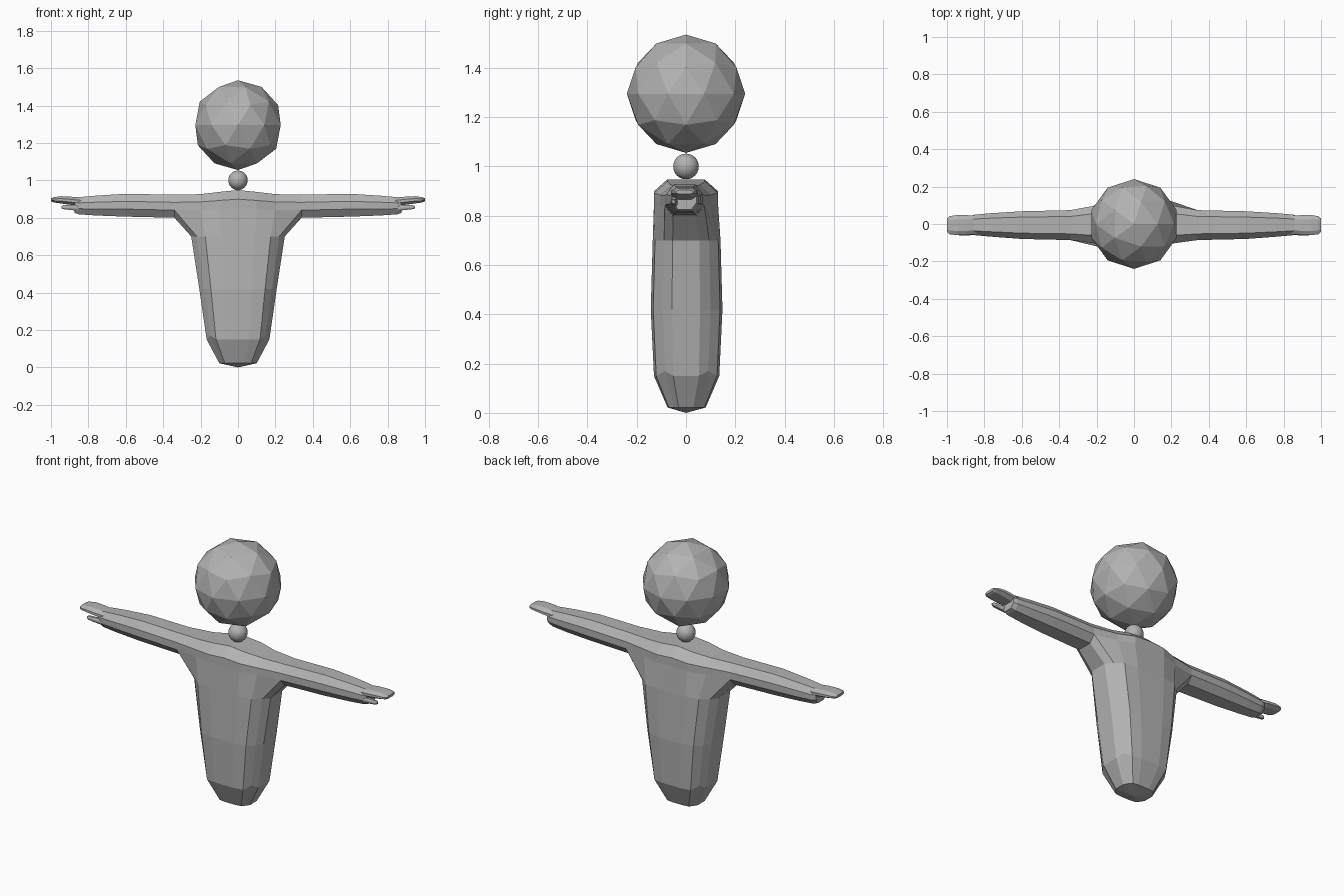
import bpy, bmesh

if "Cube" in bpy.data.objects:
    bpy.data.objects.remove(bpy.data.objects["Cube"])

grey = bpy.data.materials.new("plain grey")
grey.diffuse_color = (0.45, 0.45, 0.45, 1)
grey.use_nodes = True
grey.node_tree.nodes["Principled BSDF"].inputs["Base Color"].default_value = grey.diffuse_color


def finish(name, bm):
    bmesh.ops.recalc_face_normals(bm, faces=bm.faces[:])
    me = bpy.data.meshes.new(name)
    bm.to_mesh(me)
    bm.free()
    ob = bpy.data.objects.new(name, me)
    bpy.context.collection.objects.link(ob)
    me.materials.append(grey)
    return ob


def section(bm, x, yf, yb, z0, z1, cy=0.42, cz=0.33):
    """Eight-sided ring across x, from low front, over the top, to the underside."""
    w, h = yb - yf, z1 - z0
    pts = [(yf, z0 + cz * h), (yf, z1 - cz * h), (yf + cy * w / 2, z1), (yb - cy * w / 2, z1),
           (yb, z1 - cz * h), (yb, z0 + cz * h), (yb - cy * w / 2, z0), (yf + cy * w / 2, z0)]
    return [bm.verts.new((x, y, z)) for y, z in pts]


def bridge(bm, a, b, count):
    n = len(a)
    for i in range(count):
        bm.faces.new((a[i], a[(i + 1) % n], b[(i + 1) % n], b[i]))


def tube(name, stations):
    bm = bmesh.new()
    rings = [section(bm, *s) for s in stations]
    for a, b in zip(rings, rings[1:]):
        bridge(bm, a, b, 8)
    bm.faces.new(rings[0])
    bm.faces.new(rings[-1])
    return finish(name, bm)


# Body: arms and shoulders lofted along x, open below between the armpits
bm = bmesh.new()
half = [(0, -.13, .13, .80, .948), (.10, -.13, .13, .80, .938), (.20, -.105, .10, .80, .926),
        (.34, -.086, .074, .80, .923), (.60, -.08, .068, .806, .928),
        (.76, -.068, .058, .812, .918), (.85, -.06, .05, .818, .91), (.875, -.052, .042, .826, .905)]
stations = [(-s[0], *s[1:]) for s in half[:0:-1]] + half
rings = [section(bm, *s) for s in stations]
mid = len(half) - 1
for i in range(len(rings) - 1):
    inner = mid - 3 <= i < mid + 3
    bridge(bm, rings[i], rings[i + 1], 5 if inner else 8)
bm.faces.new(rings[0])
bm.faces.new(rings[-1])

# Torso rings hang from the opening: front row, right side, back row, left side
span = rings[mid - 3:mid + 4]
prev = [r[0] for r in span] + [span[-1][7], span[-1][6]] + [r[5] for r in span[::-1]] \
    + [span[0][6], span[0][7]]
for z, w, d, dip in [(.70, .25, .135, 0), (.42, .207, .143, 0), (.17, .168, .13, .02),
                     (.022, .10, .075, 0)]:
    front = [(-.88, .66), (-.70, .93), (-.36, 1), (0, 1), (.36, 1), (.70, .93), (.88, .66)]
    pts = [(u * w, -v * d, z - dip * (v > .9)) for u, v in front]
    pts += [(w, -.4 * d, z - dip), (w, .4 * d, z - dip)]
    pts += [(u * w, v * d + .005, z - dip * (v > .9)) for u, v in front[::-1]]
    pts += [(-w, .4 * d, z - dip), (-w, -.4 * d, z - dip)]
    ring = [bm.verts.new(p) for p in pts]
    bridge(bm, prev, ring, len(ring))
    prev = ring
tip = bm.verts.new((0, 0, 0))
for i in range(len(prev)):
    bm.faces.new((prev[i], prev[(i + 1) % len(prev)], tip))
bmesh.ops.remove_doubles(bm, verts=bm.verts[:], dist=.0005)
finish("body", bm)

# Flat hands and front thumbs
for s, side in ((1, "right"), (-1, "left")):
    tube(side + "_hand", [(s * .84, -.053, .043, .862, .908), (s * .90, -.06, .048, .87, .913),
                          (s * .945, -.06, .048, .876, .915), (s * .985, -.055, .042, .882, .91),
                          (s * 1.0, -.042, .03, .888, .904)])
    tube(side + "_thumb", [(s * .85, -.058, -.03, .836, .868), (s * .90, -.062, -.038, .842, .868),
                           (s * .935, -.061, -.04, .846, .867), (s * .945, -.056, -.045, .85, .863)])

# Head: faceted ball
bpy.ops.mesh.primitive_ico_sphere_add(subdivisions=2, radius=.24, location=(0, 0, 1.295))
head = bpy.context.object
head.name = "head"
head.data.materials.append(grey)

# Neck: small smooth ball
bpy.ops.mesh.primitive_uv_sphere_add(segments=32, ring_count=16, radius=.052, location=(0, 0, 1.0))
neck = bpy.context.object
neck.name = "neck"
neck.data.materials.append(grey)
bpy.ops.object.shade_smooth()
